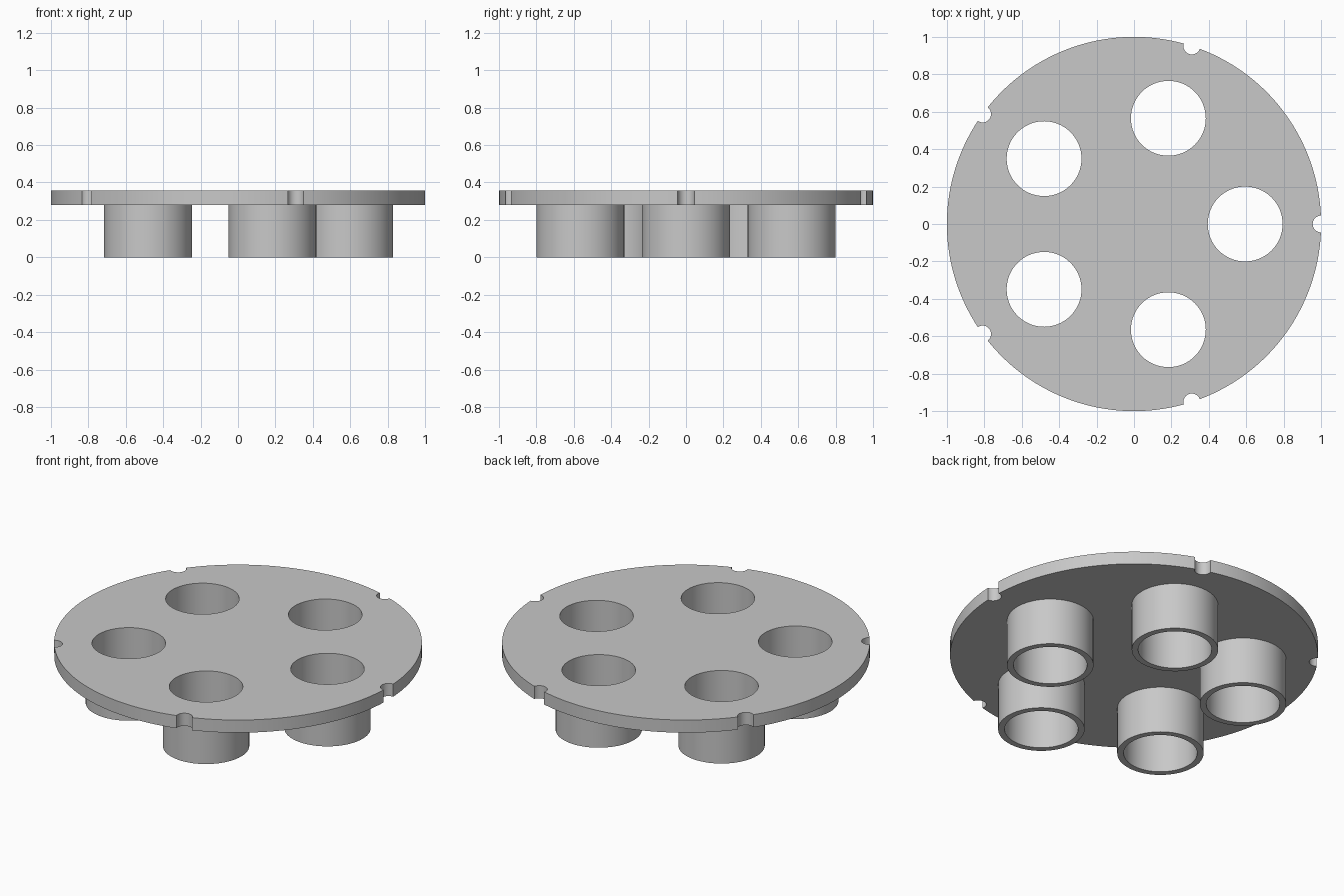
import bpy
import bmesh
from math import cos, sin, radians, tau

if "Cube" in bpy.data.objects:
    bpy.data.objects.remove(bpy.data.objects["Cube"], do_unlink=True)

COUNT = 5
TUBE_H, TOP = 0.28, 0.356        # tube height, top of the plate
RING_R = 0.594                   # distance of the tubes from the middle
BORE, TUBE_R = 0.2, 0.235
NOTCH = 0.045

grey = bpy.data.materials.new("light_grey")
grey.use_nodes = True
colour = (0.58, 0.58, 0.58, 1)
grey.diffuse_color = colour
grey.node_tree.nodes["Principled BSDF"].inputs["Base Color"].default_value = colour


def activate(obj):
    bpy.ops.object.select_all(action="DESELECT")
    obj.select_set(True)
    bpy.context.view_layer.objects.active = obj


def smooth(obj):
    activate(obj)
    bpy.ops.object.shade_smooth_by_angle(angle=radians(30))


def cylinder(name, radius, low, high, x=0, y=0, sides=64):
    bpy.ops.mesh.primitive_cylinder_add(
        vertices=sides, radius=radius, depth=high - low,
        location=(x, y, (low + high) / 2))
    obj = bpy.context.object
    obj.name = obj.data.name = name
    obj.data.materials.append(grey)
    return obj


def around(radius):
    return [(radius * cos(tau * i / COUNT), radius * sin(tau * i / COUNT))
            for i in range(COUNT)]


# Round plate with bores and rim notches
plate = cylinder("plate", 1, TUBE_H, TOP, sides=160)
cutters = [cylinder("bore_cutter", BORE, 0.1, 0.5, x, y) for x, y in around(RING_R)]
cutters += [cylinder("notch_cutter", NOTCH, 0.1, 0.5, x, y, 32) for x, y in around(1)]
for cutter in cutters:
    cutter.hide_render = True
    cut = plate.modifiers.new("cut", "BOOLEAN")
    cut.operation, cut.solver, cut.object = "DIFFERENCE", "EXACT", cutter
    activate(plate)
    bpy.ops.object.modifier_apply(modifier=cut.name)
    bpy.data.objects.remove(cutter, do_unlink=True)
smooth(plate)


# Hollow tubes hanging under the plate
def tube(name, x, y, sides=64):
    bm = bmesh.new()
    profile = [(BORE, TUBE_H), (BORE, 0), (TUBE_R, 0), (TUBE_R, TUBE_H)]
    verts = [bm.verts.new((r, 0, z)) for r, z in profile]
    edges = [bm.edges.new(pair) for pair in zip(verts, verts[1:])]
    bmesh.ops.spin(bm, geom=verts + edges, cent=(0, 0, 0), axis=(0, 0, 1),
                   angle=tau, steps=sides)
    bmesh.ops.remove_doubles(bm, verts=bm.verts, dist=0.0001)
    # the rim at the bottom must face down
    bm.normal_update()
    rim = next(f for f in bm.faces if abs(f.normal.z) > 0.9)
    if rim.normal.z > 0:
        bmesh.ops.reverse_faces(bm, faces=bm.faces)
    mesh = bpy.data.meshes.new(name)
    bm.to_mesh(mesh)
    bm.free()
    mesh.materials.append(grey)
    obj = bpy.data.objects.new(name, mesh)
    obj.location = (x, y, 0)
    bpy.context.collection.objects.link(obj)
    smooth(obj)


for i, (x, y) in enumerate(around(RING_R)):
    tube(f"tube_{i + 1}", x, y)
